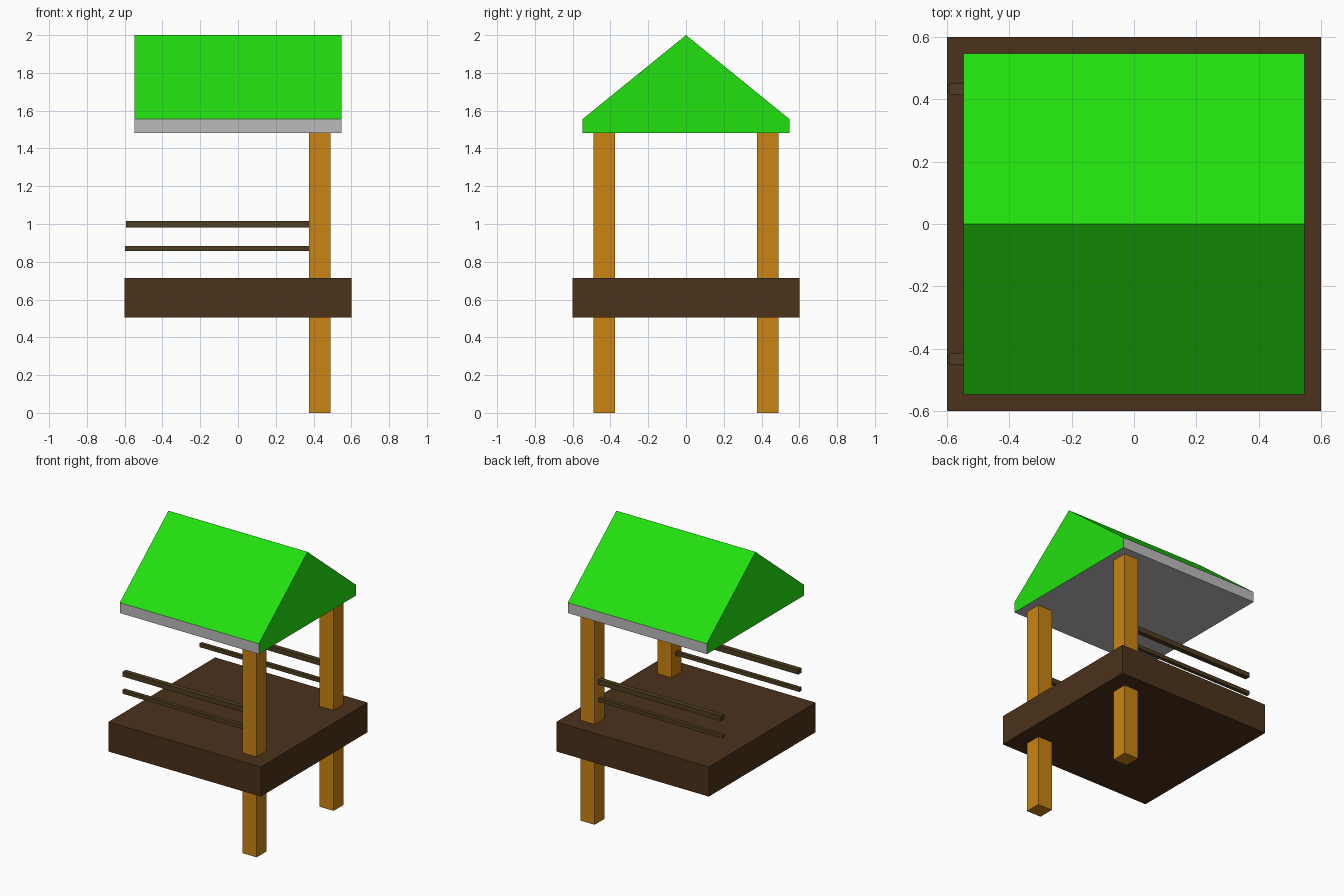
import bpy, bmesh

if "Cube" in bpy.data.objects:
    bpy.data.objects.remove(bpy.data.objects["Cube"])


def material(name, rgb):
    m = bpy.data.materials.new(name)
    m.diffuse_color = (*rgb, 1)
    m.use_nodes = True
    m.node_tree.nodes["Principled BSDF"].inputs["Base Color"].default_value = m.diffuse_color
    return m


WOOD = material("post wood", (0.60, 0.23, 0.006))
DARK = material("platform wood", (0.072, 0.031, 0.011))
RAIL = material("rail wood", (0.078, 0.047, 0.015))
GREEN = material("roof green", (0.016, 0.75, 0.005))
GREY = material("underside grey", (0.5, 0.5, 0.5))


def make_object(name, bm, mats):
    bmesh.ops.recalc_face_normals(bm, faces=bm.faces)
    mesh = bpy.data.meshes.new(name)
    bm.to_mesh(mesh)
    bm.free()
    for m in mats:
        mesh.materials.append(m)
    obj = bpy.data.objects.new(name, mesh)
    bpy.context.collection.objects.link(obj)
    return obj


def box(name, x, y, z, mat):
    """Box from (min, max) ranges on each axis."""
    bm = bmesh.new()
    bmesh.ops.create_cube(bm, size=1)
    for v in bm.verts:
        v.co = [r[0] if c < 0 else r[1] for c, r in zip(v.co, (x, y, z))]
    return make_object(name, bm, [mat])


# Platform
box("platform", (-0.6, 0.6), (-0.6, 0.6), (0.504, 0.714), DARK)

# Posts and rails on the front and back sides
for side, s in (("front", -1), ("back", 1)):
    def span(a, b):
        return tuple(sorted((s * a, s * b)))
    box(f"{side}_post", (0.376, 0.489), span(0.376, 0.489), (0, 1.482), WOOD)
    box(f"{side}_upper_rail", (-0.592, 0.42), span(0.415, 0.45), (0.981, 1.016), RAIL)
    box(f"{side}_lower_rail", (-0.598, 0.42), span(0.42, 0.446), (0.857, 0.883), RAIL)

# Gabled roof: extruded profile, grey eaves and underside
W = 0.547
profile = [(-W, 1.482), (W, 1.482), (W, 1.556), (0, 2.0), (-W, 1.556)]
bm = bmesh.new()
face = bm.faces.new([bm.verts.new((-W, y, z)) for y, z in profile])
ext = bmesh.ops.extrude_face_region(bm, geom=[face], use_keep_orig=True)
bmesh.ops.translate(bm, vec=(2 * W, 0, 0),
                    verts=[g for g in ext["geom"] if isinstance(g, bmesh.types.BMVert)])
bmesh.ops.recalc_face_normals(bm, faces=bm.faces)
for f in bm.faces:
    f.normal_update()
    is_grey = abs(f.normal.x) < 0.5 and f.normal.z < 0.1
    f.material_index = 1 if is_grey else 0
make_object("roof", bm, [GREEN, GREY])
